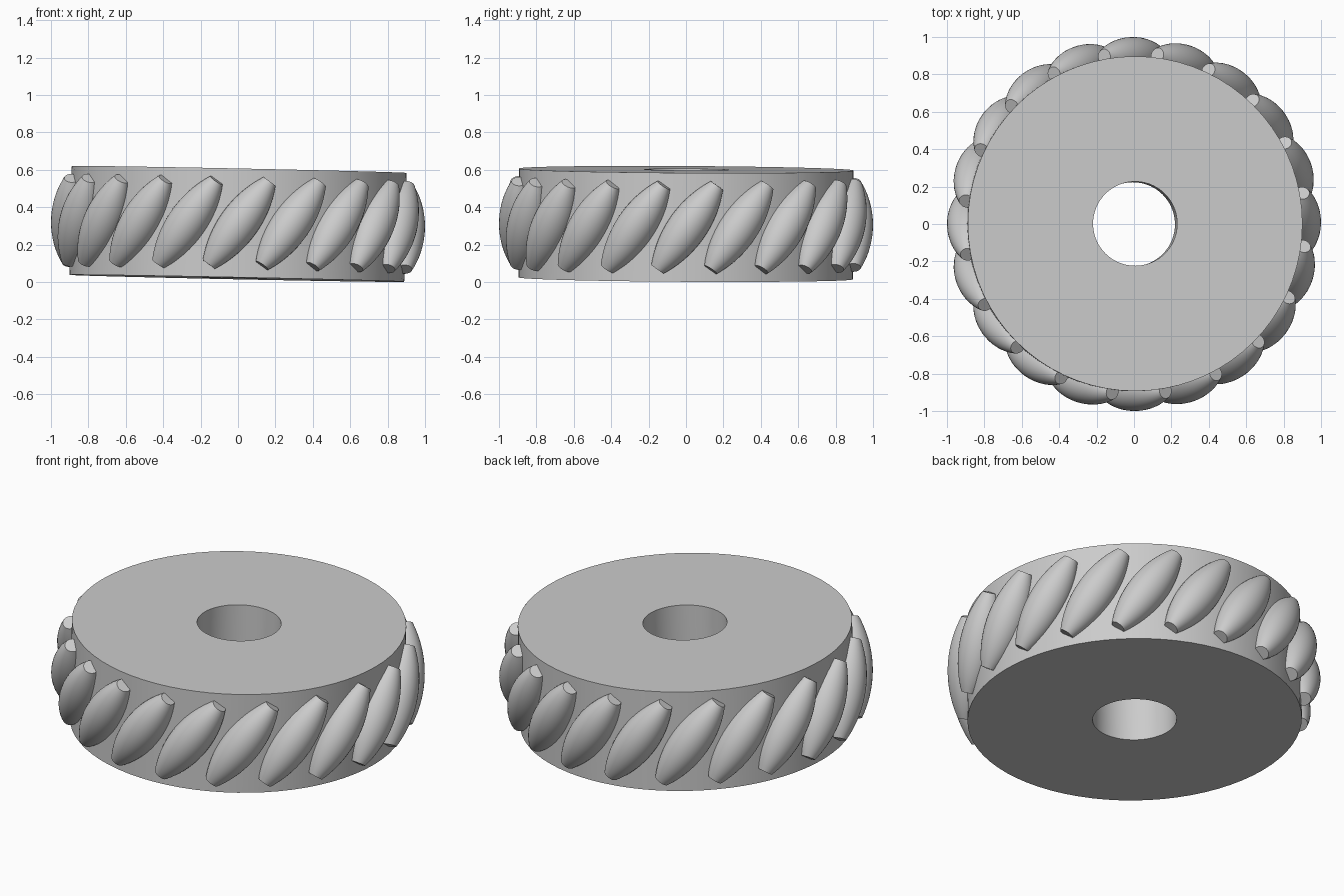
import bpy, bmesh, math
from mathutils import Matrix, Vector

cube = bpy.data.objects.get("Cube")
if cube:
    bpy.data.objects.remove(cube, do_unlink=True)

HUB_RADIUS, BORE_RADIUS, HALF_HEIGHT = 0.895, 0.225, 0.291
ROLLERS, ROLLER_RADIUS, CAP_RADIUS, HALF_LENGTH = 20, 0.105, 0.04, 0.275
LEAN = math.radians(35)
PHASE = math.radians(-89.6)

grey = bpy.data.materials.new("light grey")
grey.use_nodes = True
grey.diffuse_color = (0.6, 0.6, 0.6, 1)
grey.node_tree.nodes["Principled BSDF"].inputs["Base Color"].default_value = (0.6, 0.6, 0.6, 1)


def lathe(name, profile, steps, closed=False):
    """Spin an (r, z) profile about the z axis into a smooth-shaded object."""
    bm = bmesh.new()
    verts = [bm.verts.new((r, 0, z)) for r, z in profile]
    edges = [bm.edges.new(pair) for pair in zip(verts, verts[1:])]
    if closed:
        edges.append(bm.edges.new((verts[-1], verts[0])))
    bmesh.ops.spin(bm, geom=verts + edges, cent=(0, 0, 0), axis=(0, 0, 1),
                   angle=math.tau, steps=steps)
    bmesh.ops.remove_doubles(bm, verts=bm.verts, dist=1e-4)
    bmesh.ops.recalc_face_normals(bm, faces=bm.faces)
    mesh = bpy.data.meshes.new(name)
    bm.to_mesh(mesh)
    bm.free()
    mesh.materials.append(grey)
    obj = bpy.data.objects.new(name, mesh)
    bpy.context.collection.objects.link(obj)
    bpy.ops.object.select_all(action="DESELECT")
    obj.select_set(True)
    bpy.context.view_layer.objects.active = obj
    bpy.ops.object.shade_smooth_by_angle(angle=math.radians(30))
    return obj


# The whole wheel rests at a very slight tilt
wheel = (Matrix.Translation((0, 0, 0.311)) @ Matrix.Rotation(0.0207, 4, "Y")
         @ Matrix.Rotation(-0.006, 4, "X"))

# Hub: thick disc with a central bore
hub = lathe("hub", [(BORE_RADIUS, -HALF_HEIGHT), (HUB_RADIUS, -HALF_HEIGHT),
                    (HUB_RADIUS, HALF_HEIGHT), (BORE_RADIUS, HALF_HEIGHT)], 72, closed=True)
hub.matrix_world = wheel

# Roller: barrel with a circular-arc side and flat end caps
sagitta = ROLLER_RADIUS - CAP_RADIUS
arc_radius = (HALF_LENGTH ** 2 + sagitta ** 2) / (2 * sagitta)
profile = [(0, -HALF_LENGTH)]
for i in range(21):
    z = HALF_LENGTH * (i / 10 - 1)
    profile.append((ROLLER_RADIUS - arc_radius + math.sqrt(arc_radius ** 2 - z * z), z))
profile.append((0, HALF_LENGTH))
roller = lathe("roller", profile, 32)

# Slanted rollers evenly set around the rim, half sunk into the hub
for i in range(ROLLERS):
    obj = roller if i == 0 else roller.copy()
    if i:
        obj.name = f"roller_{i + 1}"
        bpy.context.collection.objects.link(obj)
    obj.matrix_world = (wheel @ Matrix.Rotation(PHASE + i * math.tau / ROLLERS, 4, "Z")
                        @ Matrix.Translation((HUB_RADIUS, 0, 0))
                        @ Matrix.Rotation(-LEAN, 4, "X"))
